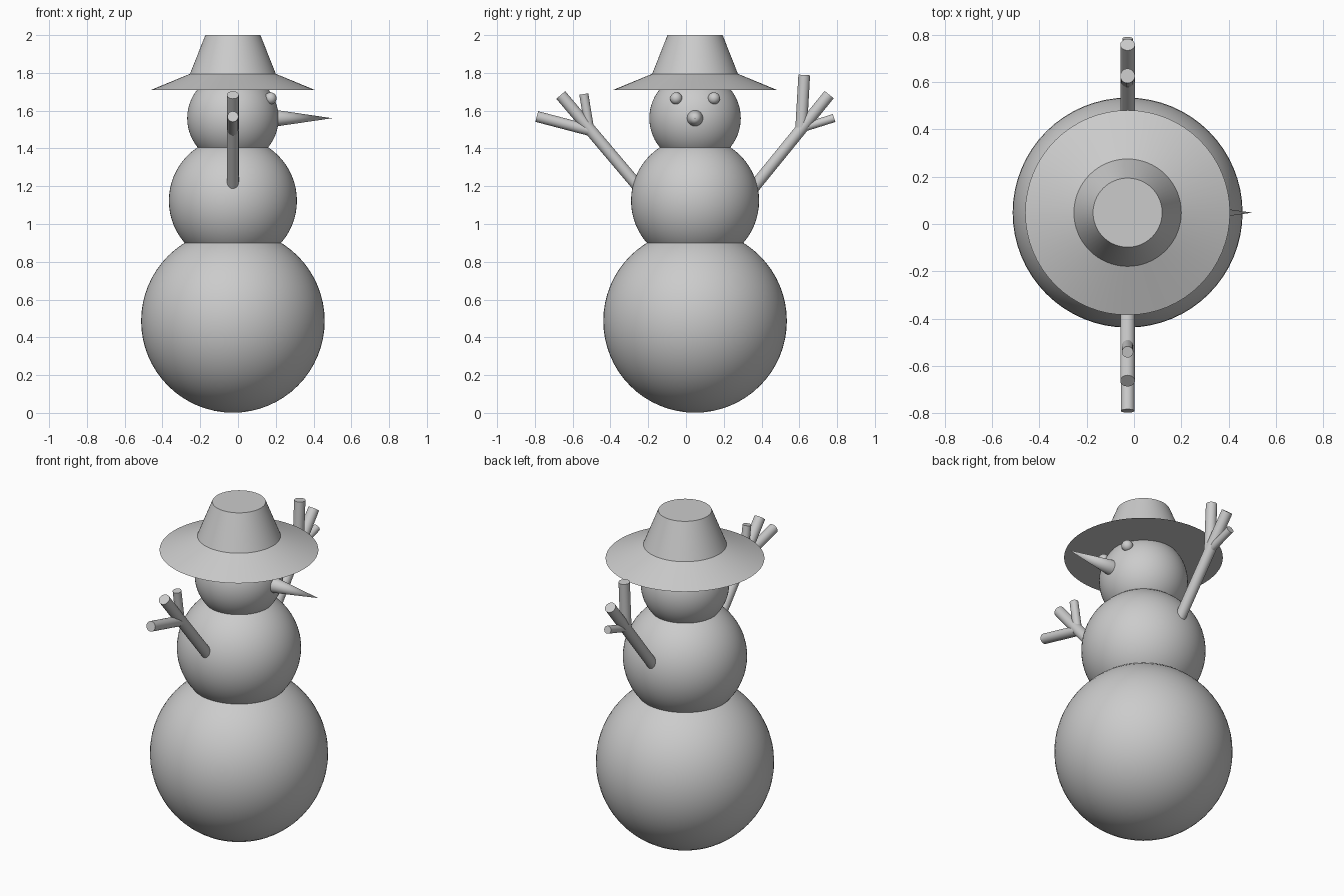
import bpy, bmesh, math
from mathutils import Vector

cube = bpy.data.objects.get("Cube")
if cube:
    bpy.data.objects.remove(cube, do_unlink=True)

CX, CY = -0.027, 0.048   # vertical axis of the body

grey = bpy.data.materials.new("plain grey")
grey.use_nodes = True
colour = (0.6, 0.6, 0.6, 1)
grey.diffuse_color = colour
grey.node_tree.nodes["Principled BSDF"].inputs["Base Color"].default_value = colour


def finish(obj, name):
    obj.name = obj.data.name = name
    obj.data.materials.append(grey)
    bpy.ops.object.select_all(action='DESELECT')
    obj.select_set(True)
    bpy.context.view_layer.objects.active = obj
    bpy.ops.object.shade_smooth_by_angle(angle=math.radians(30))


def ball(name, centre, radius, segments=64):
    bpy.ops.mesh.primitive_uv_sphere_add(
        segments=segments, ring_count=segments // 2, radius=radius, location=centre)
    finish(bpy.context.object, name)


def rod(name, start, end, r1, r2, sides=32):
    start, end = Vector(start), Vector(end)
    axis = end - start
    bpy.ops.mesh.primitive_cone_add(
        vertices=sides, radius1=r1, radius2=r2, depth=axis.length,
        location=(start + end) / 2, rotation=axis.to_track_quat('Z', 'Y').to_euler())
    finish(bpy.context.object, name)


def lathe(name, profile, steps=64):
    bm = bmesh.new()
    verts = [bm.verts.new((r, 0, z)) for r, z in profile]
    edges = [bm.edges.new(pair) for pair in zip(verts, verts[1:])]
    bmesh.ops.spin(bm, geom=verts + edges, cent=(0, 0, 0), axis=(0, 0, 1),
                   angle=math.tau, steps=steps)
    bmesh.ops.remove_doubles(bm, verts=bm.verts, dist=0.0005)
    bmesh.ops.recalc_face_normals(bm, faces=bm.faces)
    mesh = bpy.data.meshes.new(name)
    bm.to_mesh(mesh)
    bm.free()
    obj = bpy.data.objects.new(name, mesh)
    obj.location = (CX, CY, 0)
    bpy.context.collection.objects.link(obj)
    finish(obj, name)


# Three stacked snowballs
for name, z, r in (("base_ball", 0.487, 0.486), ("middle_ball", 1.123, 0.339),
                   ("head_ball", 1.56, 0.242)):
    ball(name, (CX, CY, z), r)

# Hat: wide sloping brim and tapered crown
lathe("hat", [(0, 1.71), (0.433, 1.71), (0.227, 1.795), (0.146, 2), (0, 2)])

# Face, looking along +x
rod("nose", (0.205, CY, 1.56), (0.499, CY, 1.56), 0.043, 0)
for side, name in ((-1, "eye_near"), (1, "eye_far")):
    ball(name, (0.172, CY + side * 0.1, 1.665), 0.032, 32)

# Stick arms: (name, start y z, end y z, radius)
sticks = (
    ("near_arm", (-0.24, 1.183), (-0.663, 1.683), 0.031),
    ("near_arm_low_twig", (-0.515, 1.497), (-0.79, 1.569), 0.029),
    ("near_arm_high_twig", (-0.511, 1.505), (-0.541, 1.688), 0.024),
    ("far_arm", (0.34, 1.171), (0.758, 1.685), 0.031),
    ("far_arm_high_twig", (0.61, 1.51), (0.626, 1.789), 0.031),
    ("far_arm_low_twig", (0.615, 1.508), (0.784, 1.561), 0.022),
)
for name, (y1, z1), (y2, z2), r in sticks:
    rod(name, (CX, y1, z1), (CX, y2, z2), r, r)
